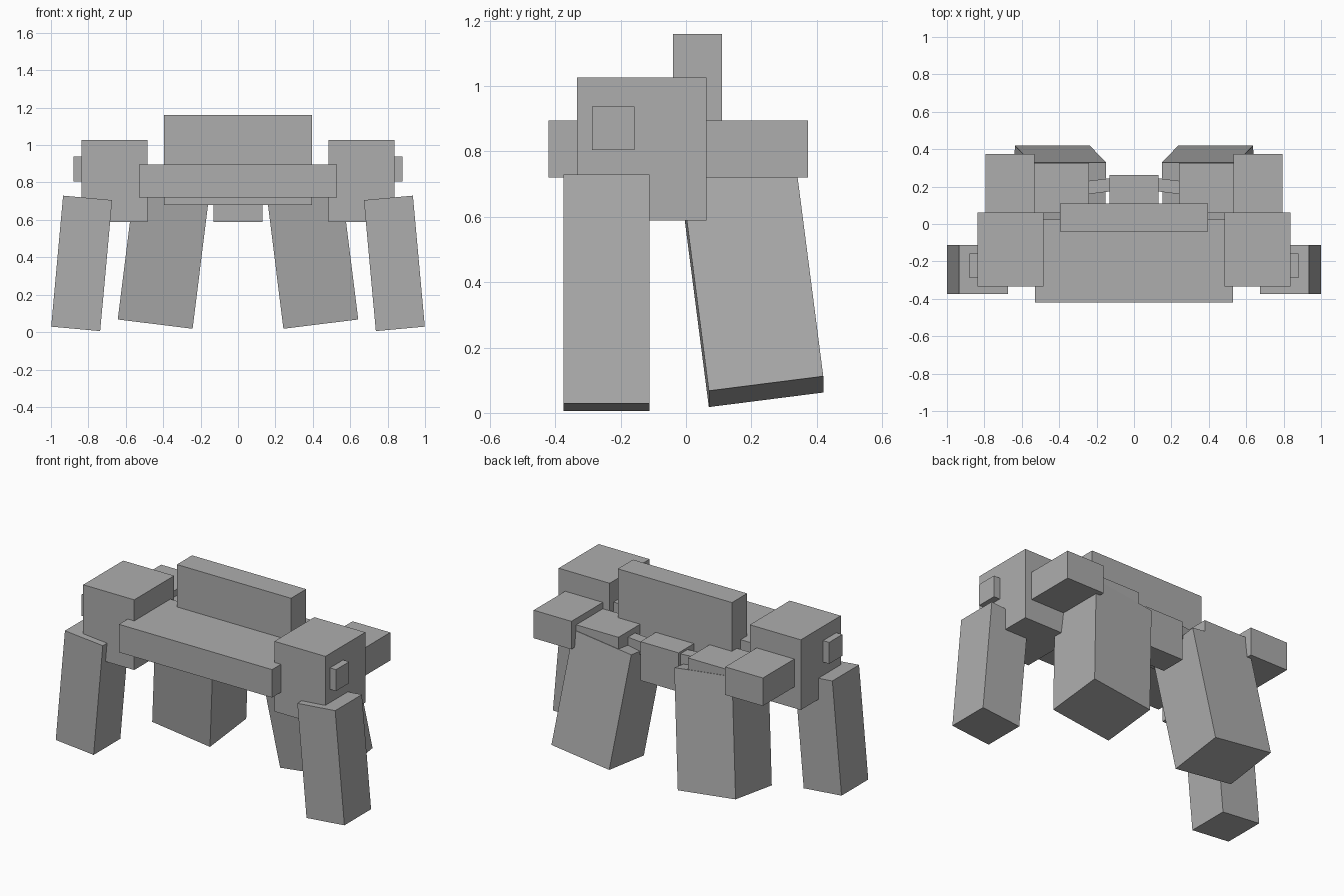
import bpy
import bmesh
import math
from mathutils import Euler, Matrix, Vector

if "Cube" in bpy.data.objects:
    bpy.data.objects.remove(bpy.data.objects["Cube"])

grey = bpy.data.materials.new("plain_grey")
grey.diffuse_color = (0.42, 0.42, 0.42, 1.0)
grey.use_nodes = True
grey.node_tree.nodes["Principled BSDF"].inputs["Base Color"].default_value = grey.diffuse_color


def box(name, centre, size, tilt=(0, 0, 0)):
    """Box with its size baked in and an optional tilt in degrees."""
    bm = bmesh.new()
    bmesh.ops.create_cube(bm, size=1, matrix=Matrix.Diagonal((*size, 1)))
    mesh = bpy.data.meshes.new(name)
    bm.to_mesh(mesh)
    bm.free()
    mesh.materials.append(grey)
    obj = bpy.data.objects.new(name, mesh)
    obj.location = centre
    obj.rotation_euler = [math.radians(a) for a in tilt]
    bpy.context.collection.objects.link(obj)
    return obj


def span(name, x, y, z):
    """Upright box given by its limits on each axis."""
    limits = (x, y, z)
    return box(name, [(a + b) / 2 for a, b in limits], [b - a for a, b in limits])


def pair(name, x, y, z):
    """Upright box on both sides."""
    span(name + "_right", x, y, z)
    span(name + "_left", (-x[1], -x[0]), y, z)


# Central body
span("front_slab", (-0.53, 0.53), (-0.42, 0.024), (0.72, 0.895))
span("back_panel", (-0.395, 0.395), (-0.04, 0.11), (0.68, 1.16))
span("rear_block", (-0.132, 0.132), (0.10, 0.262), (0.59, 0.833))

# Shoulders, side knobs, rear arms and hips
pair("shoulder", (0.485, 0.838), (-0.333, 0.062), (0.588, 1.027))
pair("side_knob", (0.82, 0.88), (-0.288, -0.158), (0.804, 0.938))
pair("rear_arm", (0.532, 0.793), (0.05, 0.373), (0.72, 0.895))
pair("hip", (0.24, 0.535), (0.06, 0.325), (0.72, 0.855))

for side, s in (("right", 1), ("left", -1)):
    # Outward-leaning front legs
    box("front_leg_" + side, (s * 0.836, -0.243, 0.3675),
        (0.263, 0.264, 0.703), (0, -5.2 * s, 0))

    # Rear legs splay outwards and backwards from the hips
    tilt = (7.3, -7.1 * s, 0)
    up = Euler([math.radians(a) for a in tilt]).to_matrix() @ Vector((0, 0, 1))
    foot = Vector((s * 0.44, 0.245, 0.065))
    box("rear_leg_" + side, foot + up * 0.36, (0.403, 0.353, 0.72), tilt)

    # Short links between the rear block and the hips
    box("rear_link_" + side, (s * 0.18, 0.203, 0.78),
        (0.14, 0.07, 0.08), (0, 0, -7 * s))
